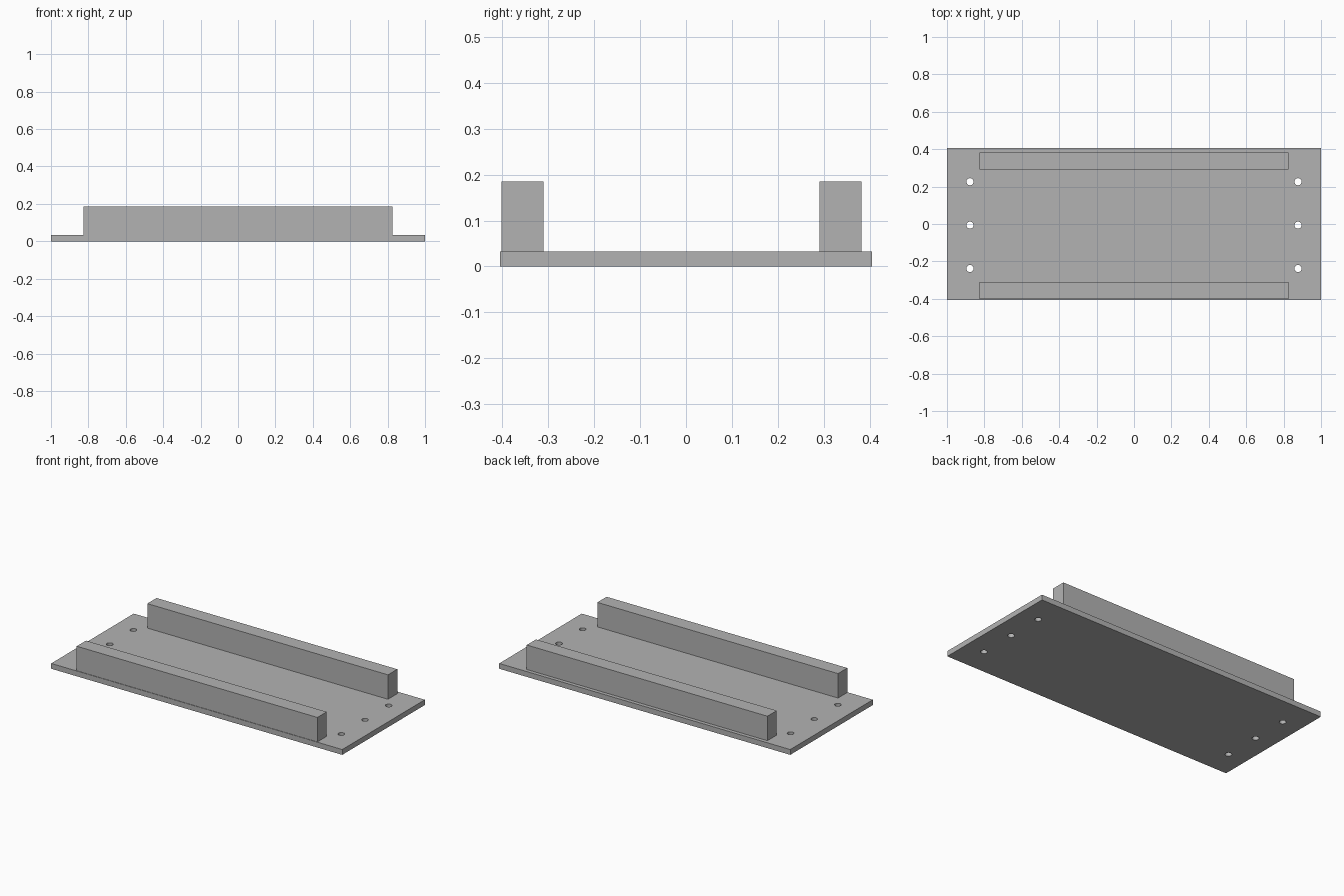
import bpy

if "Cube" in bpy.data.objects:
    bpy.data.objects.remove(bpy.data.objects["Cube"])

PLATE_T = 0.033   # plate thickness
RAIL_TOP = 0.185

grey = bpy.data.materials.new("plain grey")
grey.diffuse_color = (0.45, 0.45, 0.45, 1)
grey.use_nodes = True
grey.node_tree.nodes["Principled BSDF"].inputs["Base Color"].default_value = grey.diffuse_color


def box(name, x, y, z):
    """Box from (min, max) pairs on each axis."""
    lo, hi = zip(x, y, z)
    bpy.ops.mesh.primitive_cube_add(size=1, location=[(a + b) / 2 for a, b in zip(lo, hi)])
    ob = bpy.context.object
    ob.name = name
    ob.scale = [b - a for a, b in zip(lo, hi)]
    bpy.ops.object.transform_apply(location=False, rotation=False, scale=True)
    ob.data.materials.append(grey)
    return ob


# Base plate
plate = box("base_plate", (-1, 1), (-0.405, 0.405), (0, PLATE_T))

# Three screw holes near each end, cut right through the plate
for x in (-0.877, 0.877):
    for y in (-0.238, -0.006, 0.226):
        bpy.ops.mesh.primitive_cylinder_add(vertices=32, radius=0.019, depth=0.2,
                                            location=(x, y, PLATE_T / 2))
        cutter = bpy.context.object
        cutter.data.materials.append(grey)
        bpy.context.view_layer.objects.active = plate
        cut = plate.modifiers.new("screw_hole", 'BOOLEAN')
        cut.operation = 'DIFFERENCE'
        cut.solver = 'EXACT'
        cut.object = cutter
        bpy.ops.object.modifier_apply(modifier=cut.name)
        bpy.data.objects.remove(cutter, do_unlink=True)

# Smooth hole walls, sharp rims
bpy.ops.object.select_all(action='DESELECT')
plate.select_set(True)
bpy.context.view_layer.objects.active = plate
bpy.ops.object.shade_smooth_by_angle()

# Two long rails, slightly offset toward the front
box("front_rail", (-0.827, 0.827), (-0.402, -0.311), (PLATE_T, RAIL_TOP))
box("back_rail", (-0.827, 0.827), (0.291, 0.382), (PLATE_T, RAIL_TOP))
